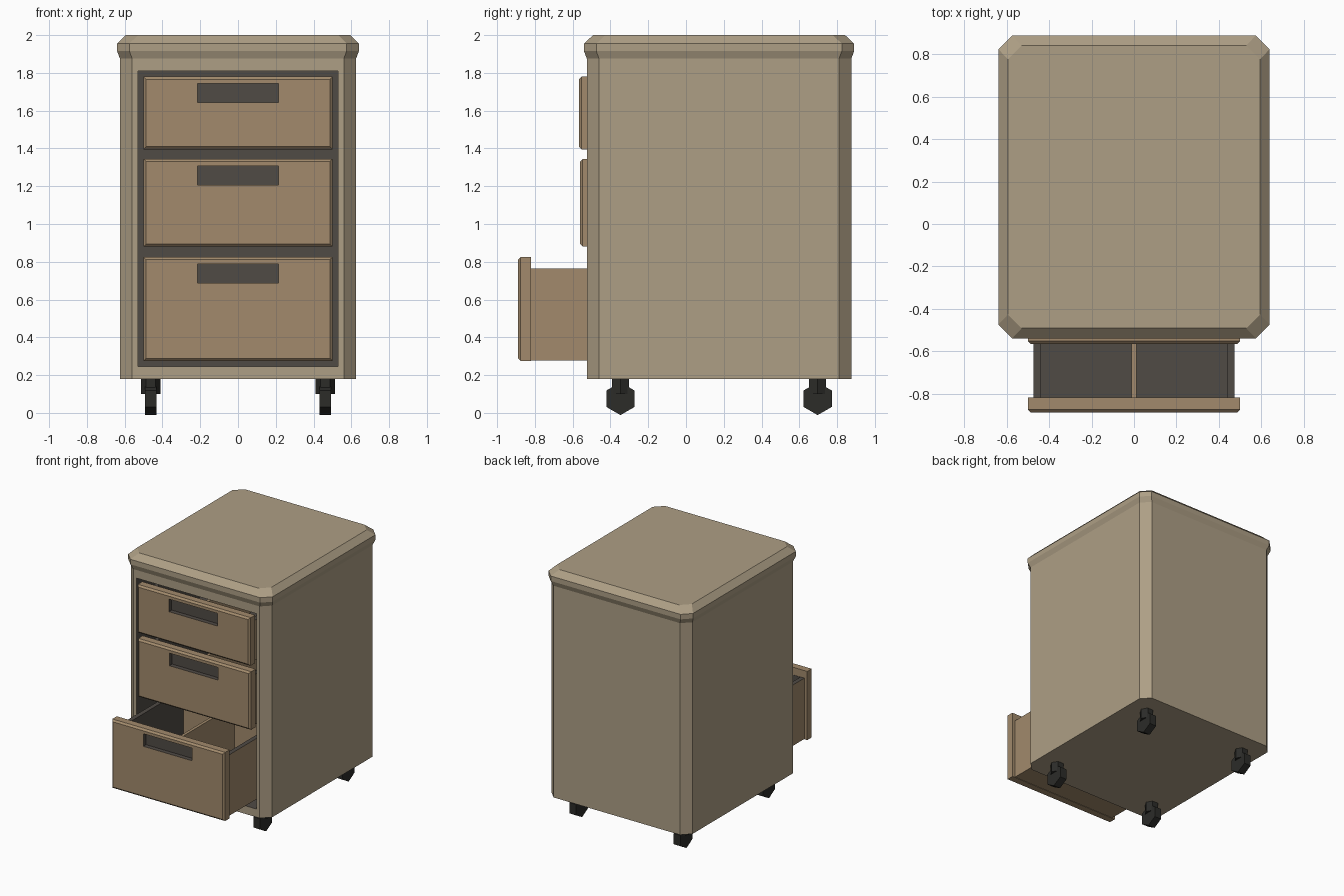
import bpy, bmesh
from math import pi
from mathutils import Matrix

if "Cube" in bpy.data.objects:
    bpy.data.objects.remove(bpy.data.objects["Cube"])


def material(name, r, g, b):
    m = bpy.data.materials.new(name)
    m.diffuse_color = (r, g, b, 1)
    m.use_nodes = True
    m.node_tree.nodes["Principled BSDF"].inputs["Base Color"].default_value = m.diffuse_color
    return m


SHELL = material("shell_tan", 0.42, 0.345, 0.235)
WOOD = material("drawer_wood", 0.36, 0.255, 0.15)
DARK = material("dark_grey", 0.08, 0.07, 0.06)
BLACK = material("caster_black", 0.025, 0.025, 0.022)


def finish(name, bm, mats):
    bmesh.ops.recalc_face_normals(bm, faces=bm.faces[:])
    mesh = bpy.data.meshes.new(name)
    bm.to_mesh(mesh)
    bm.free()
    for m in mats:
        mesh.materials.append(m)
    ob = bpy.data.objects.new(name, mesh)
    bpy.context.collection.objects.link(ob)
    return ob


def skin(rings, band_mats, end_mat=0):
    """Bridge matching rings of points and cap both ends."""
    bm = bmesh.new()
    vs = [[bm.verts.new(p) for p in ring] for ring in rings]
    n = len(vs[0])
    for a, b, m in zip(vs, vs[1:], band_mats):
        for i in range(n):
            j = (i + 1) % n
            bm.faces.new((a[i], a[j], b[j], b[i])).material_index = m
    bm.faces.new(vs[0])
    bm.faces.new(vs[-1]).material_index = end_mat
    return bm


def octagon(hx, hy, z, c=0.065, cy=0.175):
    pts = [(hx, hy - c), (hx - c, hy), (c - hx, hy), (-hx, hy - c),
           (-hx, c - hy), (c - hx, -hy), (hx - c, -hy), (hx, c - hy)]
    return [(x, y + cy, z) for x, y in pts]


def rect_xz(hx, z0, z1, y):
    return [(-hx, y, z0), (hx, y, z0), (hx, y, z1), (-hx, y, z1)]


def rect_xy(hx, y0, y1, z):
    return [(-hx, y0, z), (hx, y0, z), (hx, y1, z), (-hx, y1, z)]


# Cabinet shell with flared, chamfered lid
bm = skin([octagon(0.625, 0.70, 0.18), octagon(0.625, 0.70, 1.875),
           octagon(0.64, 0.715, 1.915), octagon(0.64, 0.715, 1.955),
           octagon(0.595, 0.667, 2.0)], [0] * 4)

# Dark hollow opened in the front face
front = max((f for f in bm.faces if f.calc_center_median().y < -0.5),
            key=lambda f: f.calc_area())
loops = [list(front.verts)]
bm.faces.remove(front)
for y in (-0.525, 0.80):
    loops.append([bm.verts.new((0.53 if v.co.x > 0 else -0.53, y,
                                1.81 if v.co.z > 1 else 0.245)) for v in loops[0]])
for k in range(2):
    for i in range(4):
        j = (i + 1) % 4
        a, b = loops[k], loops[k + 1]
        bm.faces.new((a[i], a[j], b[j], b[i])).material_index = k
bm.faces.new(loops[2]).material_index = 1
finish("cabinet_shell", bm, [SHELL, DARK])


def drawer(label, z0, z1, y):
    # Front panel: bevelled edge and recessed grip
    b = 0.014
    h0, h1 = z1 - 0.138, z1 - 0.037
    bm = skin([rect_xz(0.5, z0, z1, y + 0.07), rect_xz(0.5, z0, z1, y + b),
               rect_xz(0.5 - b, z0 + b, z1 - b, y),
               rect_xz(0.215, h0, h1, y), rect_xz(0.215, h0, h1, y + 0.035)],
              [0, 0, 0, 1], 1)
    finish(label + "_drawer_front", bm, [WOOD, DARK])

    # Open tray: wooden outside, dark rim and lining
    yb, top = y + 0.07, z1 - 0.06
    end = yb + 0.79
    bm = skin([rect_xy(0.475, yb - 0.02, end, z0 + 0.003),
               rect_xy(0.475, yb - 0.02, end, top),
               rect_xy(0.44, yb + 0.002, end - 0.03, top),
               rect_xy(0.44, yb + 0.002, end - 0.03, z0 + 0.03)], [0, 1, 1], 1)
    for f in bm.faces:
        c = f.calc_center_median()
        if abs(c.y - (end - 0.03)) < 0.001:
            f.material_index = 0
    finish(label + "_drawer_tray", bm, [WOOD, DARK])

    # Central divider
    bm = skin([rect_xy(0.012, yb - 0.01, end - 0.02, z0 + 0.02),
               rect_xy(0.012, yb - 0.01, end - 0.02, top - 0.004)], [0])
    finish(label + "_drawer_divider", bm, [WOOD])


drawer("top", 1.395, 1.78, -0.567)
drawer("middle", 0.88, 1.345, -0.561)
drawer("bottom", 0.275, 0.825, -0.89)


def prism(name, radius, depth, matrix):
    bm = bmesh.new()
    bmesh.ops.create_cone(bm, cap_ends=True, segments=6, radius1=radius,
                          radius2=radius, depth=depth, matrix=matrix)
    finish(name, bm, [BLACK])


# Four casters: hexagonal swivel housing and hexagonal wheel
for sx, side in ((-1, "left"), (1, "right")):
    for y, end in ((-0.347, "front"), (0.697, "back")):
        x = 0.462 * sx
        prism(f"{end}_{side}_caster_housing", 0.052, 0.085,
              Matrix.Translation((x, y, 0.1425)) @ Matrix.Rotation(pi / 6, 4, 'Z'))
        prism(f"{end}_{side}_caster_wheel", 0.0866, 0.06,
              Matrix.Translation((x, y, 0.075)) @ Matrix.Rotation(pi / 2, 4, 'Y')
              @ Matrix.Rotation(pi / 6, 4, 'Z') @ Matrix.Rotation(pi / 3, 4, 'Z'))
